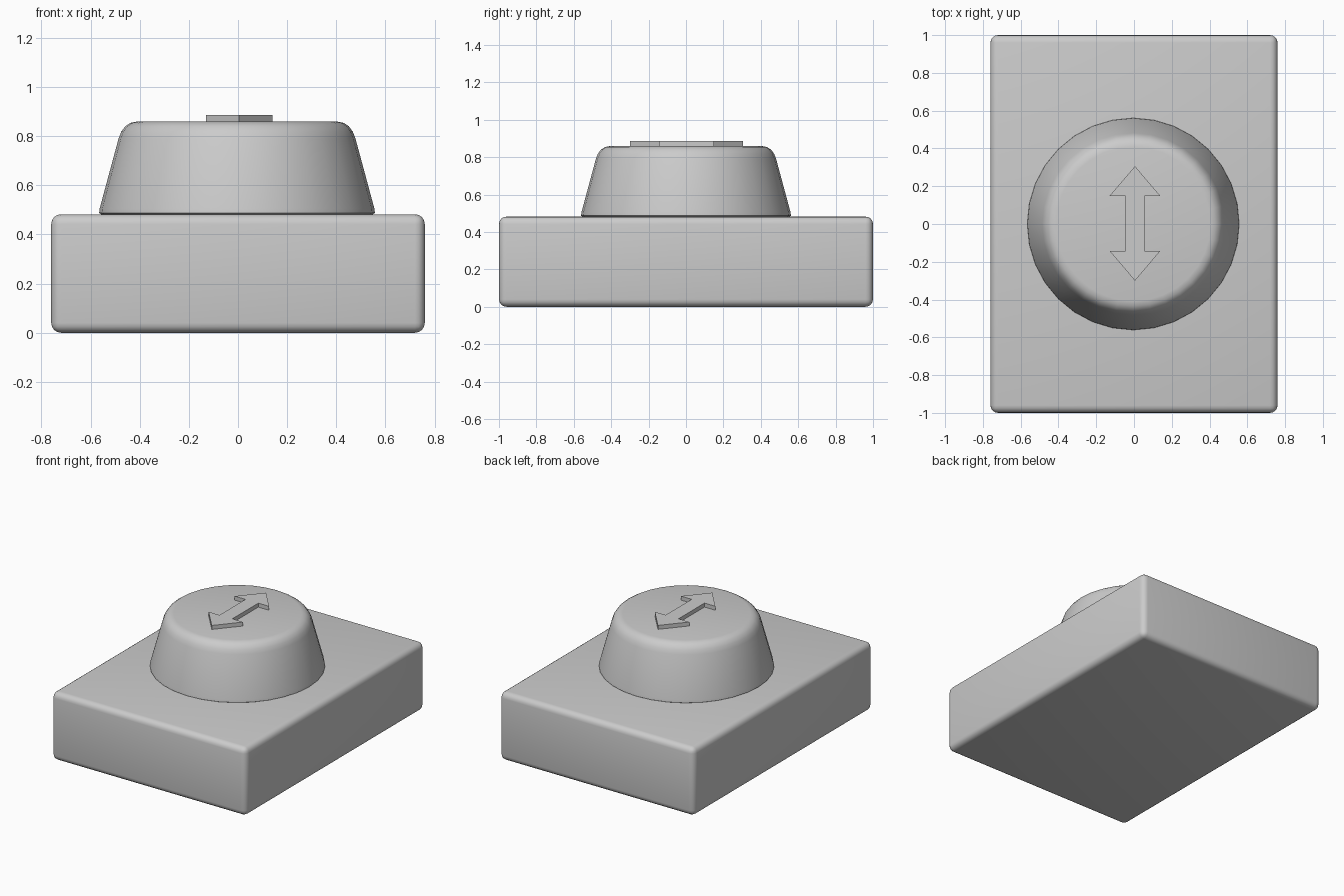
import bpy, bmesh, math

if "Cube" in bpy.data.objects:
    bpy.data.objects.remove(bpy.data.objects["Cube"])


def make_object(name, bm):
    bmesh.ops.recalc_face_normals(bm, faces=bm.faces)
    mesh = bpy.data.meshes.new(name)
    bm.to_mesh(mesh)
    bm.free()
    obj = bpy.data.objects.new(name, mesh)
    bpy.context.collection.objects.link(obj)
    return obj


def smooth(obj, degrees):
    bpy.ops.object.select_all(action='DESELECT')
    obj.select_set(True)
    bpy.context.view_layer.objects.active = obj
    bpy.ops.object.shade_smooth_by_angle(angle=math.radians(degrees))


# Base block with softly rounded edges
BASE_TOP = 0.482
bm = bmesh.new()
bmesh.ops.create_cube(bm, size=1)
bmesh.ops.scale(bm, vec=(1.52, 2, BASE_TOP), verts=bm.verts)
bmesh.ops.translate(bm, vec=(0, 0, BASE_TOP / 2), verts=bm.verts)
bmesh.ops.bevel(bm, geom=bm.edges[:], offset=0.04, segments=4,
                profile=0.5, affect='EDGES')
smooth(make_object("base", bm), 40)

# Tapered knob: stacked rings following the side profile (radius, height)
SIDES = 32
profile = [(0.54, 0.475), (0.561, 0.487), (0.559, 0.505), (0.482, 0.79),
           (0.471, 0.818), (0.455, 0.84), (0.434, 0.854), (0.408, 0.859)]
bm = bmesh.new()
rings = []
for radius, height in profile:
    rings.append([bm.verts.new((-0.004 + radius * math.cos(2 * math.pi * i / SIDES),
                                radius * math.sin(2 * math.pi * i / SIDES), height))
                  for i in range(SIDES)])
for low, high in zip(rings, rings[1:]):
    for i in range(SIDES):
        j = (i + 1) % SIDES
        bm.faces.new((low[i], low[j], high[j], high[i]))
bm.faces.new(rings[0][::-1])
bm.faces.new(rings[-1])
smooth(make_object("knob", bm), 50)

# Double-headed arrow raised on top of the knob, mirrored about its middle
half = [(0.05, 0.145), (0.135, 0.145), (0, 0.303), (-0.135, 0.145), (-0.05, 0.145)]
outline = half + [(-x, -y) for x, y in half]
bm = bmesh.new()
face = bm.faces.new([bm.verts.new((x + 0.005, y + 0.003, 0.85)) for x, y in outline])
top = bmesh.ops.extrude_face_region(bm, geom=[face])["geom"]
bmesh.ops.translate(bm, vec=(0, 0, 0.037),
                    verts=[v for v in top if isinstance(v, bmesh.types.BMVert)])
make_object("arrow", bm)
